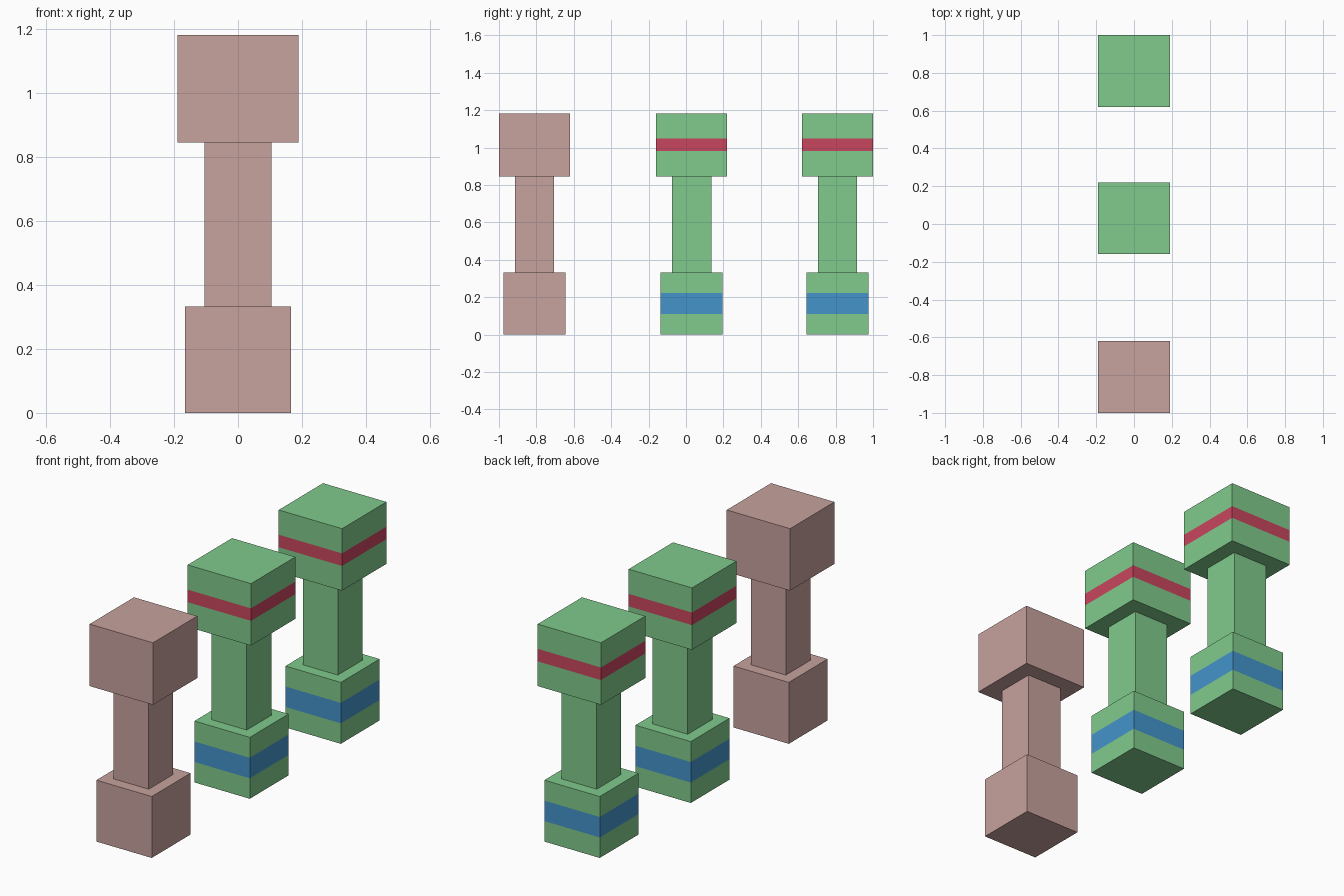
import bpy, bmesh

if "Cube" in bpy.data.objects:
    bpy.data.objects.remove(bpy.data.objects["Cube"])


def material(name, rgb):
    # sRGB 0-255 to linear
    lin = [((c / 255 + 0.055) / 1.055) ** 2.4 for c in rgb]
    m = bpy.data.materials.new(name)
    m.diffuse_color = (*lin, 1.0)
    m.use_nodes = True
    m.node_tree.nodes["Principled BSDF"].inputs["Base Color"].default_value = m.diffuse_color
    return m


PINK = material("dusty pink", (199, 162, 157))
GREEN = material("soft green", (129, 203, 140))
RED = material("crimson", (201, 70, 94))
BLUE = material("sky blue", (68, 148, 203))


def block(name, y, half, z0, z1, base, band=None, span=None):
    """Square block; the optional band colours the side faces within span."""
    bm = bmesh.new()
    bmesh.ops.create_cube(bm, size=1)
    for v in bm.verts:
        v.co = (v.co.x * 2 * half, y + v.co.y * 2 * half,
                z0 + (v.co.z + 0.5) * (z1 - z0))
    if band:
        for z in span:
            bmesh.ops.bisect_plane(bm, geom=bm.verts[:] + bm.edges[:] + bm.faces[:],
                                   plane_co=(0, 0, z), plane_no=(0, 0, 1))
        for f in bm.faces:
            if span[0] < f.calc_center_median().z < span[1]:
                f.material_index = 1
    mesh = bpy.data.meshes.new(name)
    mesh.materials.append(base)
    if band:
        mesh.materials.append(band)
    bm.to_mesh(mesh)
    bm.free()
    bpy.context.collection.objects.link(bpy.data.objects.new(name, mesh))


# Three posts along y: one plain, two with painted bands
for label, y, base, banded in (("front", -0.81, PINK, False),
                               ("middle", 0.03, GREEN, True),
                               ("back", 0.81, GREEN, True)):
    block(label + "_post_foot", y, 0.166, 0.0, 0.333, base,
          BLUE if banded else None, (0.111, 0.222))
    block(label + "_post_shaft", y, 0.105, 0.333, 0.846, base)
    block(label + "_post_head", y, 0.19, 0.846, 1.182, base,
          RED if banded else None, (0.980, 1.048))
